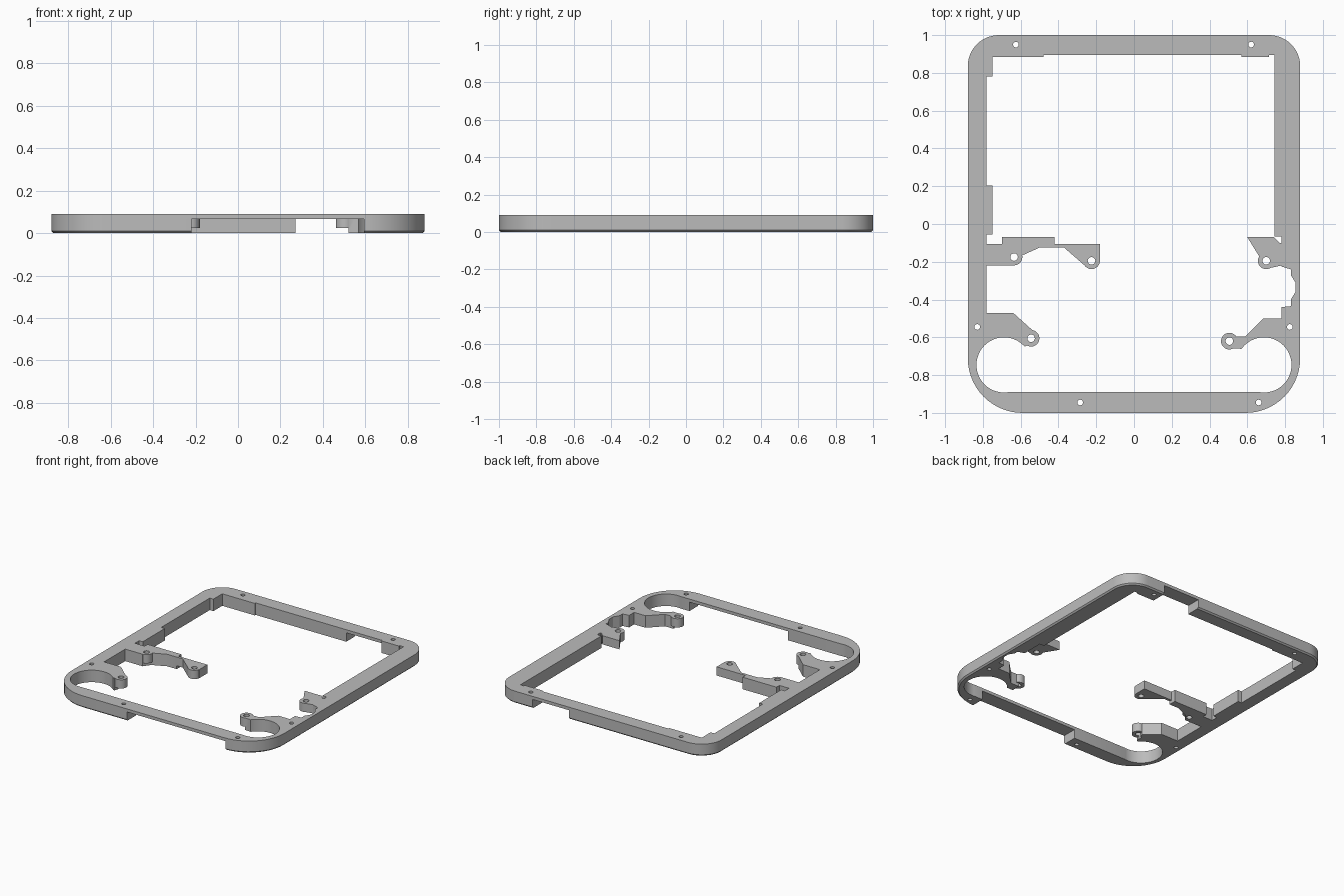
import bpy, bmesh
from math import cos, sin, pi, radians

if "Cube" in bpy.data.objects:
    bpy.data.objects.remove(bpy.data.objects["Cube"])

H = 0.09      # frame height
RIM = 0.067   # underside of the bridges over the notches
LIFT = 0.025  # underside of the screw bosses

grey = bpy.data.materials.new("plain grey")
grey.use_nodes = True
grey.diffuse_color = (0.5, 0.5, 0.5, 1)
grey.node_tree.nodes["Principled BSDF"].inputs["Base Color"].default_value = (0.5, 0.5, 0.5, 1)


def loft(name, rings):
    """Closed solid through a stack of (outline, z) rings."""
    bm = bmesh.new()
    loops = [[bm.verts.new((x, y, z)) for x, y in pts] for pts, z in rings]
    n = len(loops[0])
    for a, b in zip(loops, loops[1:]):
        for i in range(n):
            j = (i + 1) % n
            bm.faces.new((a[i], a[j], b[j], b[i]))
    bm.faces.new(loops[0])
    bm.faces.new(loops[-1])
    bmesh.ops.recalc_face_normals(bm, faces=bm.faces)
    mesh = bpy.data.meshes.new(name)
    bm.to_mesh(mesh)
    bm.free()
    mesh.materials.append(grey)
    ob = bpy.data.objects.new(name, mesh)
    bpy.context.collection.objects.link(ob)
    return ob


def prism(name, pts, z0, z1):
    return loft(name, [(pts, z0), (pts, z1)])


def arc(cx, cy, r, a0, a1, n):
    return [(cx + r * cos(radians(a0 + (a1 - a0) * i / n)),
             cy + r * sin(radians(a0 + (a1 - a0) * i / n))) for i in range(n + 1)]


def disc(name, x, y, r, z0, z1, n=32):
    return prism(name, arc(x, y, r, 0, 360, n)[:-1], z0, z1)


def box(name, x0, x1, y0, y1, z0, z1):
    return prism(name, [(x0, y0), (x1, y0), (x1, y1), (x0, y1)], z0, z1)


def combine(target, other, operation):
    """Apply a boolean and discard the helper solid."""
    mod = target.modifiers.new("combine", "BOOLEAN")
    mod.operation = operation
    mod.solver = "EXACT"
    mod.object = other
    bpy.context.view_layer.objects.active = target
    bpy.ops.object.modifier_apply(modifier=mod.name)
    bpy.data.objects.remove(other)


def outline(inset):
    """Rounded outer outline, wider corners at the front."""
    pts = []
    for sx, sy, r, a in ((1, 1, 0.165, 0), (-1, 1, 0.165, 90),
                         (-1, -1, 0.29, 180), (1, -1, 0.29, 270)):
        pts += arc(sx * (0.88 - r), sy * (1 - r), r - inset, a, a + 90, 14)
    return pts


# Outer body with a small chamfer along the bottom
frame = loft("frame", [(outline(0.01), 0), (outline(0), 0.01), (outline(0), H)])

# Main opening, with shallow ledges and the side recess
opening = [(-0.48, 0.885), (-0.48, 0.895), (0.57, 0.895), (0.57, 0.885), (0.715, 0.885),
           (0.715, 0.895), (0.745, 0.895), (0.745, -0.065), (0.78, -0.065), (0.78, -0.225),
           (0.83, -0.24), (0.83, -0.27), (0.855, -0.31), (0.855, -0.36), (0.83, -0.4),
           (0.83, -0.435), (0.78, -0.44), (0.78, -0.6), (0.69, -0.6), (0.69, -0.89),
           (-0.69, -0.89), (-0.69, -0.6), (-0.78, -0.6), (-0.78, -0.055), (-0.75, -0.055),
           (-0.75, 0.205), (-0.78, 0.205), (-0.78, 0.78), (-0.75, 0.78), (-0.75, 0.885)]
combine(frame, prism("opening_cutter", opening, -0.1, 0.2), "DIFFERENCE")

# Arms reaching inwards from the side walls
arms = [
    ("right_hook", 0, [(-0.81, -0.47), (-0.64, -0.47), (-0.54, -0.56), (-0.57, -0.645),
                       (-0.69, -0.7), (-0.81, -0.7)]),
    ("left_hook", 0, [(0.81, -0.5), (0.685, -0.5), (0.59, -0.595), (0.52, -0.595),
                      (0.52, -0.66), (0.56, -0.66), (0.685, -0.7), (0.81, -0.7)]),
    ("brace", 0, [(-0.81, -0.105), (-0.7, -0.105), (-0.7, -0.07), (-0.42, -0.07),
                  (-0.42, -0.125), (-0.5, -0.125), (-0.6, -0.17), (-0.635, -0.22), (-0.81, -0.22)]),
    ("brace_tip", LIFT, [(-0.43, -0.105), (-0.18, -0.105), (-0.18, -0.2), (-0.255, -0.225),
                         (-0.37, -0.125), (-0.43, -0.125)]),
    ("left_bracket", LIFT, [(0.6, -0.07), (0.74, -0.07), (0.77, -0.1), (0.81, -0.1),
                            (0.81, -0.232), (0.78, -0.22), (0.71, -0.235), (0.665, -0.175)]),
]
for name, z, pts in arms:
    combine(frame, prism(name, pts, z, H), "UNION")

# Rounded bosses at the arm ends
bosses = [(-0.545, -0.605), (0.505, -0.62), (-0.635, -0.175), (-0.225, -0.195), (0.7, -0.195)]
for x, y in bosses:
    combine(frame, disc("boss", x, y, 0.044, LIFT, H), "UNION")

# Round pockets in the front corners
for s in (-1, 1):
    combine(frame, disc("pocket_cutter", s * 0.688, -0.746, 0.146, -0.1, 0.2, 48), "DIFFERENCE")

# Notches under the front and back rails
combine(frame, box("front_notch", -0.22, 0.595, -1.1, -0.88, -0.1, RIM), "DIFFERENCE")
combine(frame, box("back_notch", 0.27, 0.57, 0.87, 1.1, -0.1, RIM), "DIFFERENCE")

# Screw holes
rail_holes = [(-0.625, 0.95), (0.62, 0.95), (-0.83, -0.545), (0.825, -0.545),
              (-0.285, -0.945), (0.66, -0.945)]
for holes, r in ((rail_holes, 0.015), (bosses, 0.02)):
    for x, y in holes:
        combine(frame, disc("hole_cutter", x, y, r, -0.1, 0.2, 20), "DIFFERENCE")

# Smooth the round walls, keep the edges crisp
bpy.ops.object.select_all(action="DESELECT")
frame.select_set(True)
bpy.context.view_layer.objects.active = frame
bpy.ops.object.shade_smooth_by_angle(angle=radians(30))
